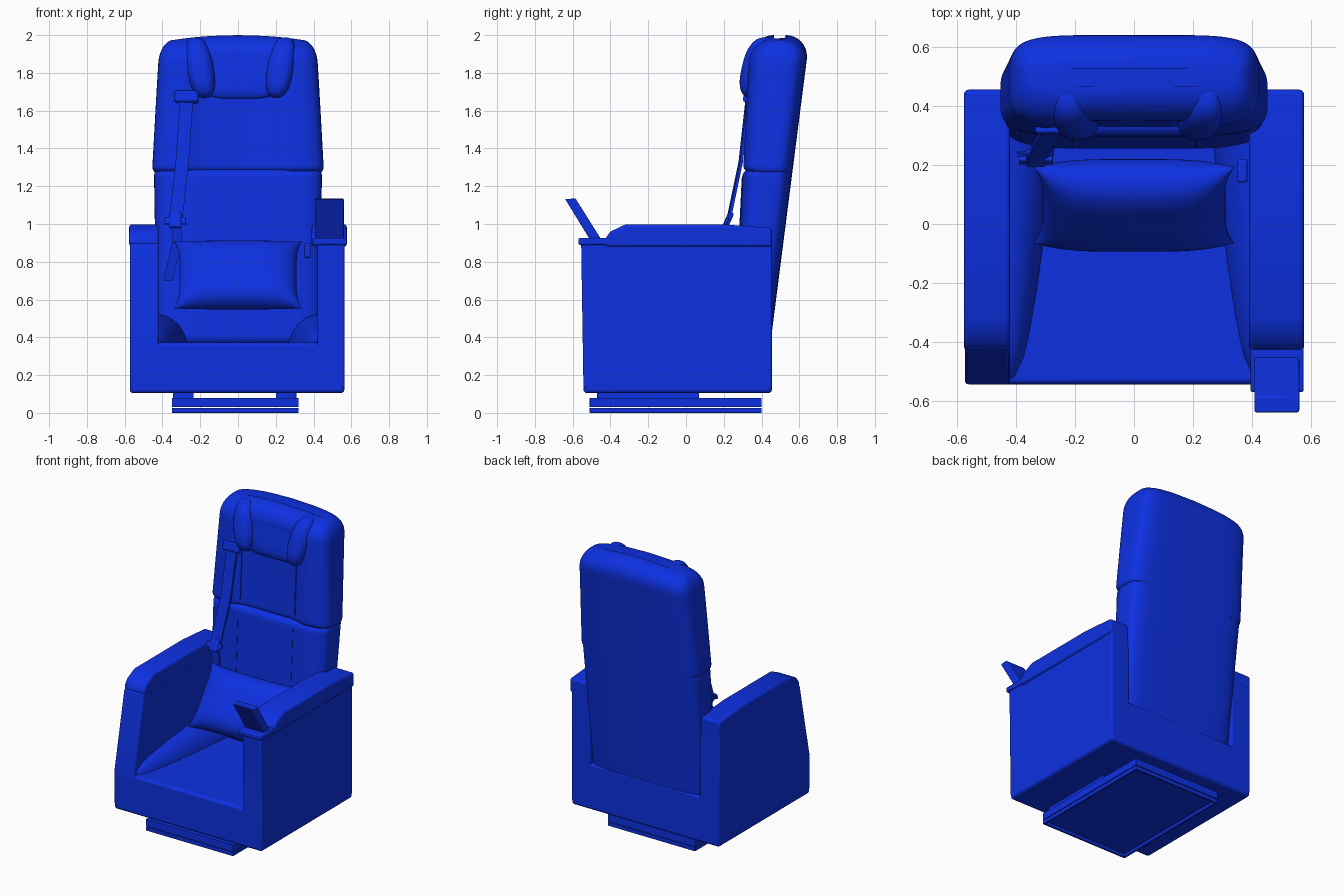
import bpy, bmesh, math
from mathutils import Matrix, Vector

cube = bpy.data.objects.get("Cube")
if cube:
    bpy.data.objects.remove(cube, do_unlink=True)

blue = bpy.data.materials.new("royal blue")
blue.use_nodes = True
blue.diffuse_color = (0.004, 0.03, 0.76, 1)
blue.node_tree.nodes["Principled BSDF"].inputs["Base Color"].default_value = blue.diffuse_color

# Shared limits of the seat body and arms
body_front, body_back, body_side = -0.543, 0.455, 0.573
arm_inner, arm_top, cap_bottom = 0.42, 0.998, 0.88
seat_top = 0.373
sides = {"right": -1, "left": 1}


def lerp(a, b, t):
    return a + (b - a) * t


def power(value, exponent):
    return math.copysign(abs(value) ** exponent, value)


def front_line(z):
    """Leaning front surface of the backrest."""
    return lerp(0.235, 0.285, z)


def back_line(z):
    """Leaning rear surface of the backrest."""
    return lerp(0.4, 0.528, z)


def finish(name, bm, bevel=0, angle=45):
    """Turn a bmesh into a shaded, optionally bevelled object."""
    bmesh.ops.recalc_face_normals(bm, faces=bm.faces)
    mesh = bpy.data.meshes.new(name)
    bm.to_mesh(mesh)
    bm.free()
    mesh.materials.append(blue)
    obj = bpy.data.objects.new(name, mesh)
    bpy.context.collection.objects.link(obj)
    if bevel:
        rounding = obj.modifiers.new("rounded edges", "BEVEL")
        rounding.width = bevel
        rounding.segments = 3
        rounding.limit_method = "ANGLE"
    bpy.ops.object.select_all(action="DESELECT")
    obj.select_set(True)
    bpy.context.view_layer.objects.active = obj
    bpy.ops.object.shade_smooth_by_angle(angle=math.radians(angle))


def loft(name, rings, bevel=0):
    """Skin closed rings of equal point count and cap both ends."""
    bm = bmesh.new()
    rows = [[bm.verts.new(point) for point in ring] for ring in rings]
    for lower, upper in zip(rows, rows[1:]):
        for i in range(len(lower)):
            bm.faces.new((lower[i - 1], lower[i], upper[i], upper[i - 1]))
    bm.faces.new(rows[0])
    bm.faces.new(rows[-1])
    finish(name, bm, bevel)


def prism(name, profile, left, right, bevel=0.01):
    """Extrude a side (y, z) profile across x."""
    loft(name, [[(x, y, z) for y, z in profile] for x in (left, right)], bevel)


def box(name, left, right, front, back, bottom, top, bevel=0.01):
    profile = [(front, bottom), (back, bottom), (back, top), (front, top)]
    prism(name, profile, left, right, bevel)


def rounding_at(gap, radius):
    """How far a rounded end pulls in at a distance from that end."""
    return radius - math.sqrt(radius ** 2 - max(0, radius - gap) ** 2)


def cushion(name, bottom, top, half_bottom, half_top, round_bottom, round_top,
            recess=0, dome=0, rows=48, steps=96):
    """Backrest block with rounded ends, a hollowed middle and a domed top."""
    rings = []
    for row in range(rows + 1):
        t = (1 - math.cos(math.pi * row / rows)) / 2
        z = lerp(bottom, top, t)
        shrink = rounding_at(z - bottom, round_bottom) + rounding_at(top - z, round_top)
        half = lerp(half_bottom, half_top, t) - shrink / 2
        at_joint = 1 < z < 1.5
        front = front_line(z) + shrink
        back = back_line(z) - (0 if at_joint else shrink)
        ring = []
        for step in range(steps):
            angle = math.tau * step / steps
            x = half * power(math.cos(angle), 0.35)
            s = power(math.sin(angle), 0.5)
            y = lerp(front, back, (s + 1) / 2)
            hollow = max(0, min(1, (0.3 - abs(x)) * 8))
            y += recess * (1 - t ** 6) * hollow * hollow * (3 - 2 * hollow) * max(0, -s)
            ring.append((x, y, z - dome * x * x * t ** 4))
        rings.append(ring)
    loft(name, rings)


def puff(name, centre, radii, squareness, lean):
    """Leaning superellipsoid."""
    bm = bmesh.new()
    bmesh.ops.create_uvsphere(bm, u_segments=40, v_segments=28, radius=1)
    for vert in bm.verts:
        shape = Vector([power(c, squareness) * r for c, r in zip(vert.co, radii)])
        shape.x += lean.x * shape.z
        shape.y += lean.y * shape.z
        vert.co = Vector(centre) + shape
    finish(name, bm)


def floor_slab(name, bottom, top, rim):
    """Floor plate with its underside sunk inside a rim."""
    bm = bmesh.new()
    bmesh.ops.create_cube(bm, size=1)
    for vert in bm.verts:
        x, y, z = vert.co
        vert.co = (0.67 * x - 0.015, 0.91 * y - 0.055, lerp(bottom, top, z + 0.5))
    base = min(bm.faces, key=lambda face: face.calc_center_median().z)
    rim_faces = bmesh.ops.inset_region(bm, faces=[base], thickness=rim)["faces"]
    sunk = bmesh.ops.extrude_discrete_faces(bm, faces=[base])["faces"][0] if rim_faces else base
    for vert in sunk.verts:
        vert.co.z = lerp(bottom, top, 0.8)
    finish(name, bm, 0.002)


def strap(name, path, half):
    """Flat webbing along a path, with the webbing width across x."""
    corners = ((-1, -1), (1, -1), (1, 1), (-1, 1))
    loft(name, [[(x + a * half, y + b * 0.008 + a * half / 9, z) for a, b in corners]
                for x, y, z in path])


# Floor base and slide rails
floor_slab("floor_frame", 0, 0.026, 0.02)
floor_slab("slide_frame", 0.03, 0.08, 0.04)
for side, centre in (("right", -0.29), ("left", 0.255)):
    box("rail_" + side, centre - 0.055, centre + 0.055, -0.47, 0.07, 0.07, 0.12, 0.004)

# Seat body and rear sill
box("seat_body", -body_side, body_side - 0.01, body_front, body_back, 0.105, seat_top, 0.018)
box("back_sill", -0.46, 0.46, 0.39, body_back, 0.2, 0.42)

# Right arm with a raked front, left arm with an upright front
for side, sign in sides.items():
    raked = side == "right"
    outer = body_side if raked else body_side - 0.01
    heel = seat_top if raked else 0.13
    arm_front = -0.435 if raked else -0.555
    prism(side + "_arm", [(body_front, 0.13), (body_back, 0.13), (body_back, cap_bottom + 0.02),
                          (arm_front, cap_bottom + 0.02), (body_front, heel + 0.01)],
          sign * arm_inner, sign * outer, 0.012)
    inner = arm_inner if raked else 0.39
    prism(side + "_arm_cap", [(-0.43, cap_bottom), (body_back, cap_bottom), (body_back, 0.978),
                              (0.2, arm_top), (-0.32, arm_top), (-0.4, 0.96), (-0.43, 0.92)],
          sign * inner, sign * (body_side + 0.003), 0.015)

# Plate and tilted tray on the left arm
box("left_arm_plate", 0.395, 0.575, -0.57, -0.38, cap_bottom + 0.01, 0.925, 0.008)
prism("tray", [(-0.64, 1.132), (-0.585, 1.135), (-0.45, 0.92), (-0.51, 0.92)],
      0.408, 0.56, 0.006)

# Bolsters that swell towards the back of the seat
for side, sign in sides.items():
    bm = bmesh.new()
    rows = []
    for row in range(13):
        t = row / 12
        wide, high = lerp(0.03, 0.17, t ** 0.6), lerp(0.06, 0.19, t ** 0.5)
        angles = [math.pi / 2 * step / 8 for step in range(9)]
        rows.append([bm.verts.new((sign * (0.43 - wide * math.cos(a)), lerp(-0.52, 0.33, t),
                                   0.335 + high * math.sin(a))) for a in angles])
    for lower, upper in zip(rows, rows[1:]):
        for i in range(8):
            bm.faces.new((lower[i], lower[i + 1], upper[i + 1], upper[i]))
    bm.faces.new(rows[0])
    finish("seat_bolster_" + side, bm)

# Backrest cushions split by a soft groove on the front and sides
cushion("lower_backrest", 0.36, 1.29, 0.43, 0.445, 0.05, 0.04)
cushion("upper_backrest", 1.275, 2, 0.455, 0.415, 0.035, 0.13, recess=0.03, dome=0.22)

# Thin seams beside the centre panel
for side, sign in sides.items():
    for part, low, high, lift in (("lower", 0.5, 1.24, 0), ("upper", 1.33, 1.66, 0.02)):
        seam = [(front_line(z) + lift + depth, z)
                for z, depth in ((low, -0.002), (low, 0.02), (high, 0.02), (high, -0.002))]
        prism(part + "_seam_" + side, seam, sign * 0.207, sign * 0.213, 0)

# Headrest with a flatter middle and two wide puffed wings
puff("headrest_middle", (0.013, 0.415, 1.818), (0.22, 0.075, 0.16), 0.5, Vector((0, 0.15)))
for side, sign in sides.items():
    puff("headrest_wing_" + side, (0.013 + sign * 0.213, 0.385, 1.828), (0.075, 0.09, 0.16),
         0.8, Vector((sign * 0.15, 0.22)))

# Lumbar pillow with drawn-out corners
bm = bmesh.new()
tilt = Matrix.Translation((0, 0.063, 0.73)) @ Matrix.Rotation(math.radians(-36), 4, "X")
for face_side in sides.values():
    sheet = bmesh.ops.create_grid(bm, x_segments=30, y_segments=30, size=1)["verts"]
    for vert in sheet:
        u, v = (math.sin(c * math.pi / 2) for c in vert.co.xy)
        thick = 0.1 * max(0, (1 - u ** 4) * (1 - v ** 4)) ** 0.55
        vert.co = tilt @ Vector((0.34 * u * (0.91 + 0.09 * v ** 4), face_side * thick,
                                 0.22 * v * (0.93 + 0.07 * u ** 4)))
bmesh.ops.remove_doubles(bm, verts=bm.verts, dist=0.0001)
finish("lumbar_pillow", bm, angle=70)

# Shoulder belt, guide and buckles
strap("shoulder_belt", [(-0.27, 0.33, 1.69), (-0.295, 0.29, 1.33), (-0.33, 0.225, 1.02)], 0.035)
strap("lap_belt", [(-0.33, 0.215, 1), (-0.32, 0.22, 0.92), (-0.37, 0.24, 0.7)], 0.025)
prism("belt_guide", [(0.3, 1.65), (0.36, 1.63), (0.37, 1.69), (0.31, 1.71)], -0.335, -0.21)
prism("belt_buckle", [(0.19, 0.985), (0.22, 0.975), (0.255, 1.055), (0.225, 1.065)],
      -0.365, -0.3, 0.008)
prism("buckle_tongue", [(0.2, 1), (0.215, 0.995), (0.23, 1.03), (0.215, 1.035)],
      -0.39, -0.275, 0.004)
box("buckle_socket", 0.35, 0.385, 0.14, 0.22, 0.82, 0.9)
